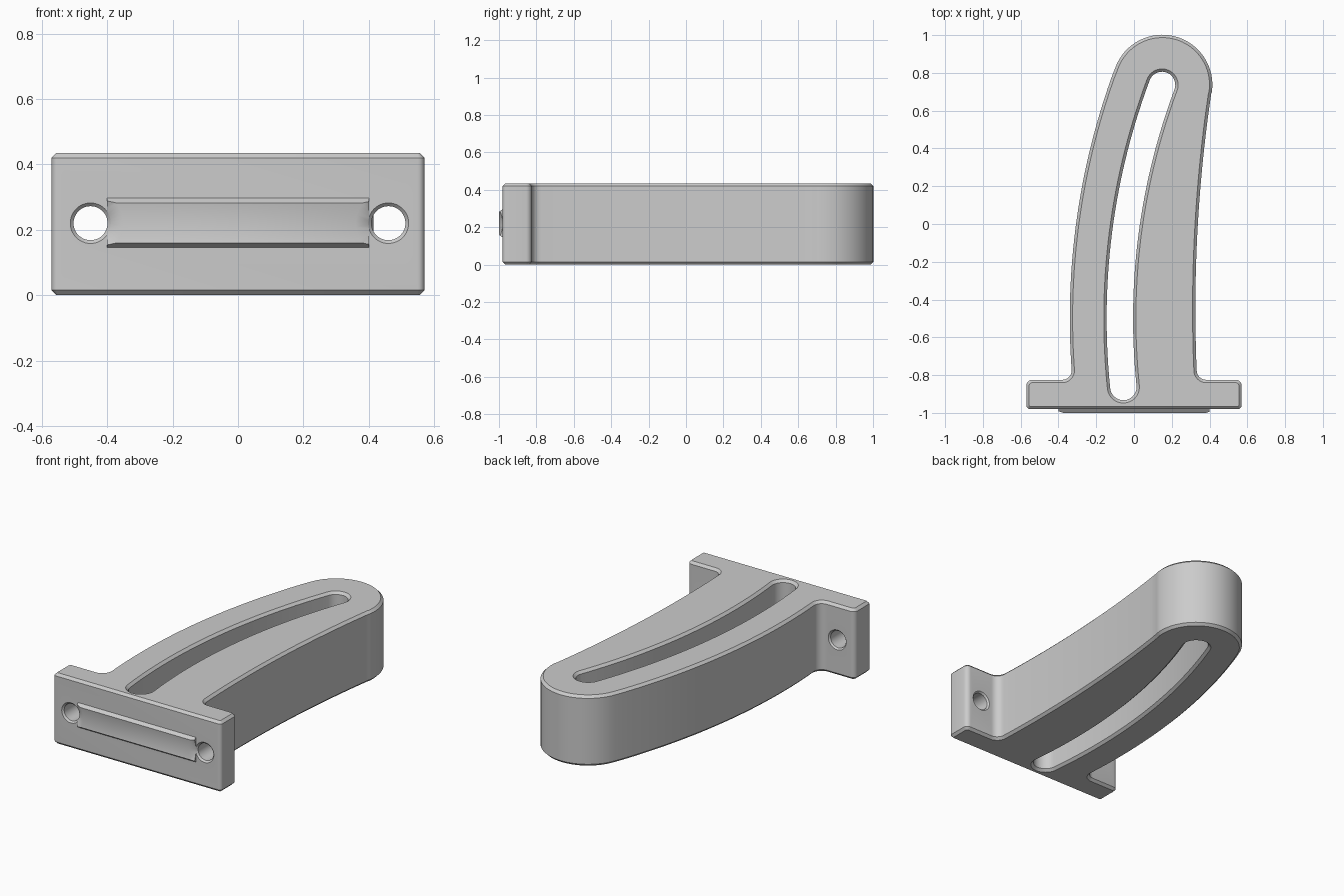
import bpy, bmesh, math
from mathutils import Vector, Matrix

if "Cube" in bpy.data.objects:
    bpy.data.objects.remove(bpy.data.objects["Cube"], do_unlink=True)

HEIGHT = 0.435
CHAMFER = 0.015
HOLE_Z = 0.22

grey = bpy.data.materials.new("plain grey")
grey.use_nodes = True
grey.diffuse_color = (0.6, 0.6, 0.6, 1)
grey.node_tree.nodes["Principled BSDF"].inputs["Base Color"].default_value = (0.6, 0.6, 0.6, 1)


def arc(cx, cy, r, a0, a1, n):
    """Points on an arc, angles in degrees."""
    angles = [math.radians(a0 + (a1 - a0) * i / n) for i in range(n + 1)]
    return [Vector((cx + r * math.cos(a), cy + r * math.sin(a))) for a in angles]


def dedupe(pts):
    return [p for i, p in enumerate(pts) if (p - pts[i - 1]).length > 0.002]


def inset(pts, d):
    """Move a counter-clockwise loop inwards by d with mitred corners."""
    out = []
    for i, p in enumerate(pts):
        a = (p - pts[i - 1]).normalized()
        b = (pts[(i + 1) % len(pts)] - p).normalized()
        na, nb = Vector((-a.y, a.x)), Vector((-b.y, b.x))
        out.append(p + (na + nb) * d / (1 + na.dot(nb)))
    return out


def make_object(name, bm):
    bmesh.ops.recalc_face_normals(bm, faces=bm.faces)
    mesh = bpy.data.meshes.new(name)
    bm.to_mesh(mesh)
    bm.free()
    mesh.materials.append(grey)
    obj = bpy.data.objects.new(name, mesh)
    bpy.context.collection.objects.link(obj)
    return obj


def chamfered_wall(bm, pts, d):
    """Vertical wall with chamfered rims; returns the bottom and top rim edges."""
    rim = inset(pts, d)
    levels = [(rim, 0), (pts, CHAMFER), (pts, HEIGHT - CHAMFER), (rim, HEIGHT)]
    rings = [[bm.verts.new((p.x, p.y, z)) for p in loop] for loop, z in levels]
    n = len(pts)
    for low, high in zip(rings, rings[1:]):
        for i in range(n):
            j = (i + 1) % n
            bm.faces.new((low[i], low[j], high[j], high[i]))
    return [[bm.edges.get((r[i], r[(i + 1) % n])) for i in range(n)]
            for r in (rings[0], rings[-1])]


# Outline: mounting plate, fillets and curved arm
CX, CY, R = 3.455, -0.5, 3.53      # circle followed by the slot
TIP, FOOT = 159.5, 185.9           # slot end angles on that circle
outline = dedupe(
    arc(-0.55, -0.96, 0.02, 180, 270, 5)
    + arc(0.55, -0.96, 0.02, 270, 360, 5)
    + arc(0.54, -0.855, 0.03, 0, 90, 6)
    + arc(0.382, -0.775, 0.05, 270, 180, 8)
    + arc(8.125, -0.45, 7.8, 182.39, 171.6, 24)
    + arc(0.15, 0.737, 0.265, -8.5, TIP, 32)
    + arc(CX, CY, R + 0.265, TIP, 184.15, 28)
    + arc(-0.38, -0.775, 0.05, 0, -90, 8)
    + arc(-0.54, -0.855, 0.03, 90, 180, 6))

# Slot outline: two round ends joined by concentric arcs
SLOT = 0.07
foot = arc(CX, CY, R, FOOT, FOOT, 1)[0]
tip = arc(CX, CY, R, TIP, TIP, 1)[0]
slot = dedupe(
    arc(foot.x, foot.y, SLOT, FOOT, FOOT + 180, 20)
    + arc(CX, CY, R - SLOT, FOOT, TIP, 30)
    + arc(tip.x, tip.y, SLOT, TIP - 180, TIP, 20)
    + arc(CX, CY, R + SLOT, TIP, FOOT, 30))

# Bracket body
bm = bmesh.new()
outer = chamfered_wall(bm, outline, CHAMFER)
inner = chamfered_wall(bm, slot, -CHAMFER)
for a, b in zip(outer, inner):
    bmesh.ops.triangle_fill(bm, edges=a + b, use_beauty=True, normal=(0, 0, 1))
bracket = make_object("slotted_bracket", bm)

# Raised rail on the front, with sloping long sides
bm = bmesh.new()
section = [(-0.97, 0.145), (-0.98, 0.145), (-1.0, 0.16),
           (-1.0, 0.282), (-0.98, 0.297), (-0.97, 0.297)]
ends = [[bm.verts.new((x, y, z)) for y, z in section] for x in (-0.4, 0.4)]
for end in ends:
    bm.faces.new(end)
for i in range(len(section)):
    j = (i + 1) % len(section)
    bm.faces.new((ends[0][i], ends[0][j], ends[1][j], ends[1][i]))
rail = make_object("front_rail", bm)

# Bolt hole cutters, flared at both mouths
bore = [(-1.02, 0.138), (-0.98, 0.062), (-0.97, 0.052),
        (-0.835, 0.052), (-0.825, 0.061), (-0.80, 0.061)]
for x in (-0.451, 0.46):
    bm = bmesh.new()
    rings = []
    for y, r in bore:
        ring = bmesh.ops.create_circle(
            bm, segments=48, radius=r,
            matrix=Matrix.Translation((x, y, HOLE_Z)) @ Matrix.Rotation(math.pi / 2, 4, 'X'))
        rings.append(ring["verts"])
    for a, b in zip(rings, rings[1:]):
        for i in range(48):
            j = (i + 1) % 48
            bm.faces.new((a[i], a[j], b[j], b[i]))
    bm.faces.new(rings[0])
    bm.faces.new(rings[-1])
    cutter = make_object("bolt_hole_cutter", bm)
    cutter.hide_render = True
    for part in (bracket, rail):
        bpy.context.view_layer.objects.active = part
        mod = part.modifiers.new("bolt hole", 'BOOLEAN')
        mod.operation = 'DIFFERENCE'
        mod.solver = 'EXACT'
        mod.object = cutter
        bpy.ops.object.modifier_apply(modifier=mod.name)
    bpy.data.objects.remove(cutter, do_unlink=True)

# Smooth curved walls, crisp chamfers
bpy.ops.object.select_all(action='DESELECT')
for part in (bracket, rail):
    part.select_set(True)
bpy.context.view_layer.objects.active = bracket
bpy.ops.object.shade_smooth_by_angle(angle=math.radians(30))
